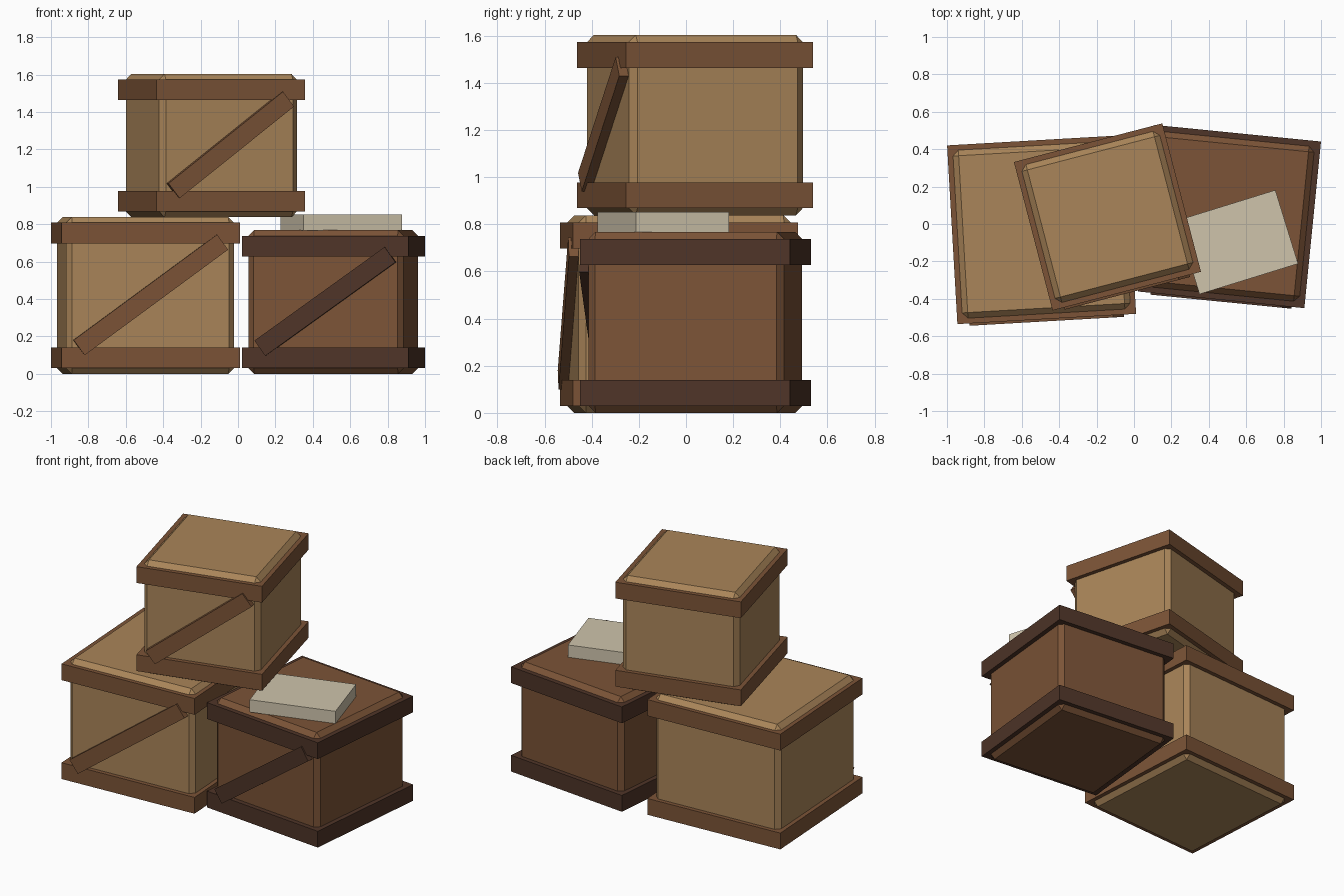
import bpy
from math import radians
from mathutils import Matrix

if "Cube" in bpy.data.objects:
    bpy.data.objects.remove(bpy.data.objects["Cube"])


def material(name, rgb):
    m = bpy.data.materials.new(name)
    m.diffuse_color = (*rgb, 1)
    m.use_nodes = True
    m.node_tree.nodes["Principled BSDF"].inputs["Base Color"].default_value = m.diffuse_color
    return m


PINE = material("pine", (0.40, 0.235, 0.10))
BROWN = material("brown_wood", (0.20, 0.088, 0.038))
DARK = material("dark_wood", (0.078, 0.035, 0.021))
PAPER = material("paper", (0.62, 0.55, 0.41))


def box(name, size, matrix, mat, chamfer=0):
    bpy.ops.mesh.primitive_cube_add(size=1)
    ob = bpy.context.object
    ob.name = name
    ob.data.transform(Matrix.Diagonal((*size, 1)))
    ob.matrix_world = matrix
    ob.data.materials.append(mat)
    if chamfer:
        bev = ob.modifiers.new("chamfer", 'BEVEL')
        bev.width = chamfer
        bev.segments = 1
    return ob


def crate(name, centre, base, turn, width, height, band_width, brace, wood, trim):
    place = Matrix.Translation((*centre, base)) @ Matrix.Rotation(radians(turn), 4, 'Z')
    # chamfered body
    box(name + "_body", (width, width, height),
        place @ Matrix.Translation((0, 0, height / 2)), wood, 0.03)
    # bottom and top bands
    for label, z in (("bottom", 0.085), ("top", height - 0.085)):
        box(f"{name}_{label}_band", (band_width, band_width, 0.11),
            place @ Matrix.Translation((0, 0, z)), trim)
    # diagonal brace on the front
    length, angle = brace
    box(name + "_brace", (length, 0.045, 0.10),
        place @ Matrix.Translation((0, -width / 2 - 0.0185, height / 2 + 0.003))
        @ Matrix.Rotation(-radians(angle), 4, 'Y'), trim)


crate("left_crate", (-0.494, -0.03), 0, 3.3, 0.90, 0.838, 0.957, (0.953, 36.3), PINE, BROWN)
crate("right_crate", (0.51, 0.04), 0, -5.7, 0.833, 0.768, 0.895, (0.86, 35.6), BROWN, DARK)
crate("upper_crate", (-0.142, 0.038), 0.838, 14.6, 0.762, 0.765, 0.82, (0.80, 37.8), PINE, BROWN)

# flat parcel lying on the right crate
box("parcel", (0.552, 0.412, 0.084),
    Matrix.Translation((0.553, -0.097, 0.809)) @ Matrix.Rotation(radians(17.2), 4, 'Z'), PAPER)
